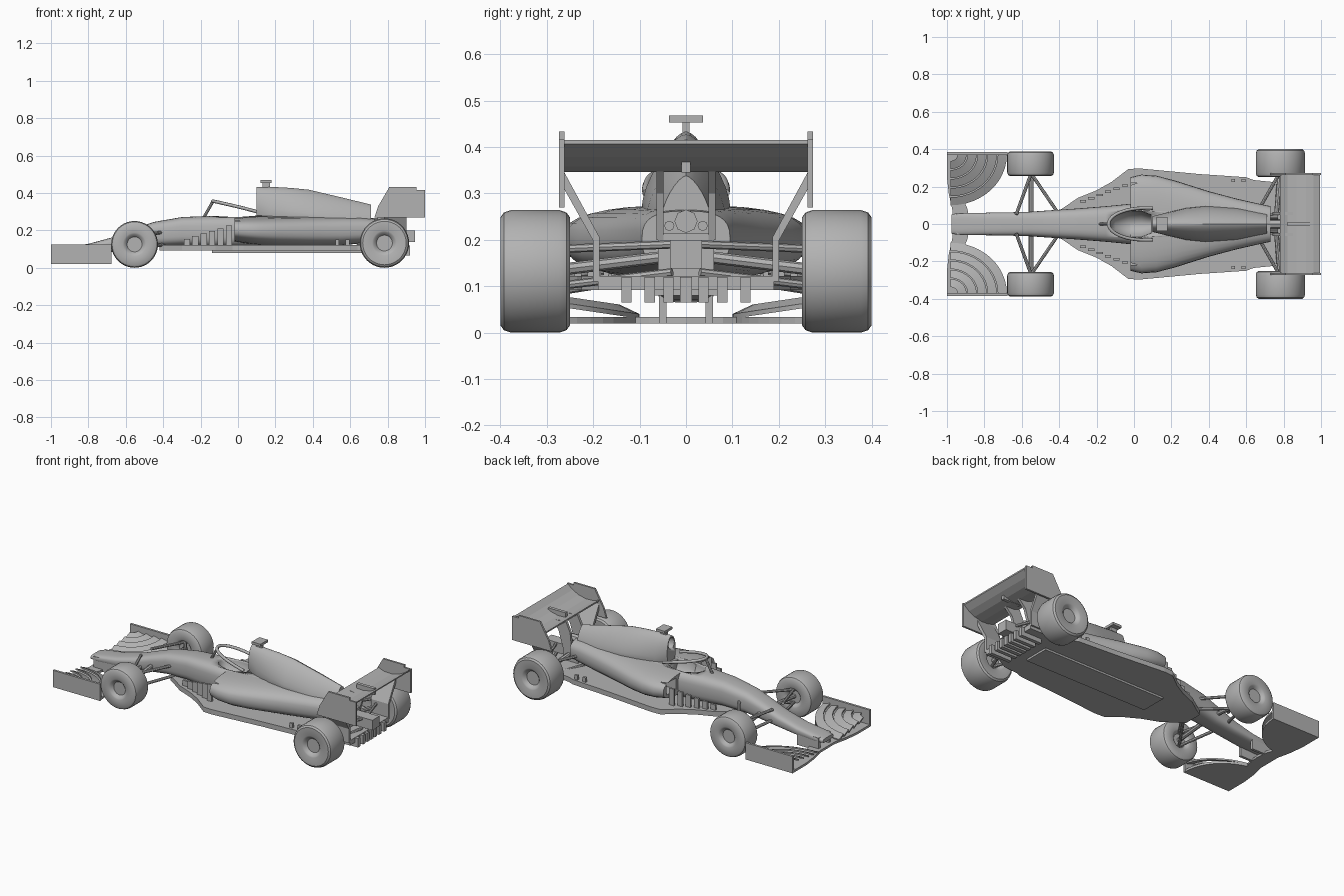
import bpy, bmesh
from math import sin, cos, pi, copysign
from mathutils import Vector

old = bpy.data.objects.get("Cube")
if old:
    bpy.data.objects.remove(old, do_unlink=True)

grey = bpy.data.materials.new("plain grey")
grey.use_nodes = True
grey.diffuse_color = (.45, .45, .45, 1)
shader = next(n for n in grey.node_tree.nodes if n.type == 'BSDF_PRINCIPLED')
shader.inputs["Base Color"].default_value = grey.diffuse_color
shader.inputs["Roughness"].default_value = .7


def activate(ob):
    bpy.ops.object.select_all(action='DESELECT')
    ob.select_set(True)
    bpy.context.view_layer.objects.active = ob


def skin(name, rings, mirror=False, smooth=True):
    """Join closed rings of points into a capped solid."""
    bm = bmesh.new()
    loops = [[bm.verts.new(p) for p in ring] for ring in rings]
    n = len(loops[0])
    for a, b in zip(loops, loops[1:]):
        for i in range(n):
            j = (i + 1) % n
            bm.faces.new((a[i], a[j], b[j], b[i]))
    bm.faces.new(loops[0])
    bm.faces.new(loops[-1])
    bmesh.ops.recalc_face_normals(bm, faces=bm.faces)
    mesh = bpy.data.meshes.new(name)
    bm.to_mesh(mesh)
    bm.free()
    mesh.materials.append(grey)
    ob = bpy.data.objects.new(name, mesh)
    bpy.context.collection.objects.link(ob)
    activate(ob)
    if smooth:
        bpy.ops.object.shade_smooth_by_angle(angle=.6)
    if mirror:
        mod = ob.modifiers.new("mirror", 'MIRROR')
        mod.use_axis = (False, True, False)
    return ob


def prism(name, outline, axis, lo, hi, mirror=False):
    """Extrude a flat outline along the named axis."""
    def place(p, h):
        return {'x': (h, p[0], p[1]), 'y': (p[0], h, p[1]), 'z': (p[0], p[1], h)}[axis]
    return skin(name, [[place(p, h) for p in outline] for h in (lo, hi)], mirror, False)


def box(name, xs, ys, zs, mirror=False):
    outline = [(x, y) for x, y in zip((xs[0], xs[1], xs[1], xs[0]), (ys[0], ys[0], ys[1], ys[1]))]
    return prism(name, outline, 'z', zs[0], zs[1], mirror)


def both(half):
    """Close a half outline with its reflection across the centre line."""
    return half + [(x, -y) for x, y in reversed(half) if y > 0]


def oval(x, width, low, high, power):
    """Superellipse cross-section of the bodywork."""
    ring = []
    for i in range(32):
        c, s = cos(i * pi / 16), sin(i * pi / 16)
        y = width * copysign(abs(c) ** (2 / power), c)
        z = (low + high) / 2 + (high - low) / 2 * copysign(abs(s) ** (2 / power), s)
        ring.append((x, y, z))
    return ring


def bar(name, start, end, radius, mirror=True):
    a, b = Vector(start), Vector(end)
    turn = (b - a).to_track_quat('Z', 'Y')
    ring = [turn @ Vector((radius * cos(i * pi / 4), radius * sin(i * pi / 4), 0)) for i in range(8)]
    return skin(name, [[p + v for v in ring] for p in (a, b)], mirror)


def cut(target, cutter):
    activate(target)
    mod = target.modifiers.new("cut", 'BOOLEAN')
    mod.operation, mod.solver, mod.object = 'DIFFERENCE', 'EXACT', cutter
    bpy.ops.object.modifier_apply(modifier=mod.name)


# Nose and driver tub
tub = skin("nose_and_tub", [oval(*s, 3.2) for s in (
    (-.975, .052, .07, .095), (-.93, .06, .065, .108), (-.8, .06, .07, .128),
    (-.67, .062, .085, .163), (-.55, .066, .1, .21), (-.45, .073, .115, .245),
    (-.3, .083, .12, .271), (-.15, .095, .11, .277), (0, .11, .11, .28), (.2, .11, .11, .28))])

# Sidepods and tail
pods = skin("sidepods", [oval(*s, 2.8) for s in (
    (-.02, .25, .14, .268), (.04, .264, .13, .272), (.12, .258, .12, .274),
    (.22, .232, .115, .275), (.4, .175, .115, .275), (.55, .135, .12, .273),
    (.66, .11, .13, .27), (.73, .095, .14, .262))])

# Cockpit opening and side inlets
opening = skin("cockpit_cutter", [oval(*s, 2) for s in (
    (-.125, .02, .26, .34), (-.1, .05, .22, .36), (-.03, .072, .18, .38),
    (.04, .07, .18, .38), (.09, .05, .2, .36))])
inlets = [box("inlet_cutter", (-.1, .05), ys, (.18, .25)) for ys in ((.125, .22), (-.22, -.125))]
cut(tub, opening)
for cutter in [opening] + inlets:
    cut(pods, cutter)
    bpy.data.objects.remove(cutter, do_unlink=True)

# Engine cover with airbox and intake
cover = skin("engine_cover", [oval(*s) for s in (
    (.1, .042, .24, .432, 2), (.17, .06, .16, .433, 1.8), (.28, .085, .14, .427, 1.6),
    (.38, .095, .13, .417, 1.5), (.55, .085, .13, .377, 1.5), (.71, .055, .14, .338, 1.5))])
intake = skin("intake_cutter", [oval(x, .028, .35, .42, 2) for x in (.05, .14)])
cut(cover, intake)
bpy.data.objects.remove(intake, do_unlink=True)
box("camera_stem", (.13, .17), (-.008, .008), (.42, .46))
box("camera_bar", (.12, .18), (-.037, .037), (.453, .468))

# Halo hoop and pillar
half = [(.1, .085, .3), (.02, .088, .322), (-.07, .07, .342), (-.125, .035, .355)]
path = half + [(-.14, 0, .357)] + [(x, -y, z) for x, y, z in reversed(half)]
curve = bpy.data.curves.new("halo_hoop", 'CURVE')
curve.dimensions, curve.bevel_depth, curve.bevel_resolution = '3D', .009, 2
spline = curve.splines.new('NURBS')
spline.points.add(len(path) - 1)
for point, p in zip(spline.points, path):
    point.co = (*p, 1)
spline.use_endpoint_u = True
hoop = bpy.data.objects.new("halo_hoop", curve)
bpy.context.collection.objects.link(hoop)
curve.materials.append(grey)
activate(hoop)
bpy.ops.object.convert(target='MESH')
bar("halo_pillar", (-.135, 0, .353), (-.185, 0, .265), .008, False)

# Floor, plank and diffuser
prism("floor", both([(-.42, .06), (-.38, .085), (-.3, .14), (-.2, .18), (-.12, .225), (-.03, .294),
                     (.03, .297), (.35, .267), (.6, .25), (.64, .235), (.74, .225), (.8, .19), (.9, .19)]),
      'z', .092, .122)
box("plank", (-.14, .7), (-.08, .08), (.08, .1))
for y in (.038, .078, .128):
    box("diffuser_fin", (.78, .92), (y - .011, y + .011), (.065, .12), True)
box("diffuser_centre", (.78, .92), (-.013, .013), (.065, .12))

# Bargeboards and floor fins
for i in range(6):
    x, y = -.29 + .045 * i, .115 + .017 * i
    box("bargeboard", (x, x + .033), (y, y + .012), (.11, .155 + .014 * i), True)
for x in (.52, .575):
    box("floor_fin", (x, x + .02), (.225, .24), (.11, .15), True)

# Gearbox tail, exhausts and rear light
box("gearbox", (.7, .8), (-.06, .06), (.12, .215))
box("rear_light", (.78, .945), (-.034, .034), (.138, .2))
bar("exhaust", (.68, 0, .24), (.79, 0, .24), .025, False)
bar("waste_pipe", (.68, .036, .23), (.77, .036, .23), .011)

# Front wing plate, endplates, mounts and curved flaps
arc = [(-.98 + .3 * cos(i * pi / 24), .37 - .27 * sin(i * pi / 24)) for i in range(11)]
prism("front_wing", both([(-.97, 0), (-.97, .07), (-.99, .16), (-1, .25), (-1, .38), (-.68, .38)]
                         + arc + [(-.89, .08), (-.88, 0)]), 'z', .02, .034)
box("front_endplate", (-1, -.677), (.37, .384), (.02, .124), True)
box("nose_mount", (-.95, -.8), (.042, .058), (.02, .1), True)
for k in range(5):
    rings = []
    for i in range(13):
        c, s = cos(i * pi / 24), sin(i * pi / 24)
        ring = []
        for r, lift in ((1, 0), (.84, .014), (.84, .024), (1, .01)):
            r -= .18 * k
            z = .03 + .04 * (1 - r * s) + lift
            ring.append((-.98 + .3 * r * c, .37 - .27 * r * s, z))
        rings.append(ring)
    skin("front_flap", rings, True)

# Rear wing
camber = [(.78, .362), (.82, .348), (.87, .346), (.92, .358), (.96, .378), (.995, .406)]
prism("rear_wing", camber + [(x, z + .009) for x, z in reversed(camber)], 'y', -.266, .266)
prism("rear_endplate", [(.81, .433), (.955, .433), (.955, .417), (1, .417), (1, .27),
                        (.73, .27), (.75, .33)], 'y', .262, .274, True)
prism("endplate_strut", [(.262, .345), (.274, .33), (.2, .198), (.2, .11), (.186, .11), (.186, .205)],
      'x', .78, .9, True)
prism("wing_pylon", [(.74, .2), (.8, .2), (.83, .3), (.88, .352), (.78, .365), (.75, .3)],
      'y', .048, .064, True)
box("wing_actuator", (.82, .94), (-.01, .01), (.345, .385))


# Wheels
def wheel(name, x, y, radius, width):
    side = [(.2, .72), (.32, .72), (.36, .82), (.44, .95), (.5, 1), (.88, 1), (.96, .9), (1, .7)]
    profile = side + [(r, -d) for r, d in reversed(side)]
    skin(name, [[(x + radius * r * cos(i * pi / 20), y + width * d, radius * (1 + r * sin(i * pi / 20)))
                 for i in range(40)] for r, d in profile], True)


wheel("front_wheel", -.553, .322, .125, .066)
wheel("rear_wheel", .783, .325, .132, .075)

# Suspension arms
for x in (-.63, -.4):
    bar("front_upper_arm", (-.55, .27, .17), (x, .05, .19), .009)
    bar("front_lower_arm", (-.55, .27, .09), (x, .05, .125), .009)
bar("front_axle", (-.55, .3, .125), (-.55, .04, .15), .013)
for x in (.64, .87):
    bar("rear_upper_arm", (.783, .28, .18), (x, .03, .19), .009)
    bar("rear_lower_arm", (.783, .28, .1), (x, .03, .13), .009)
bar("rear_axle", (.783, .3, .132), (.76, .03, .165), .013)
